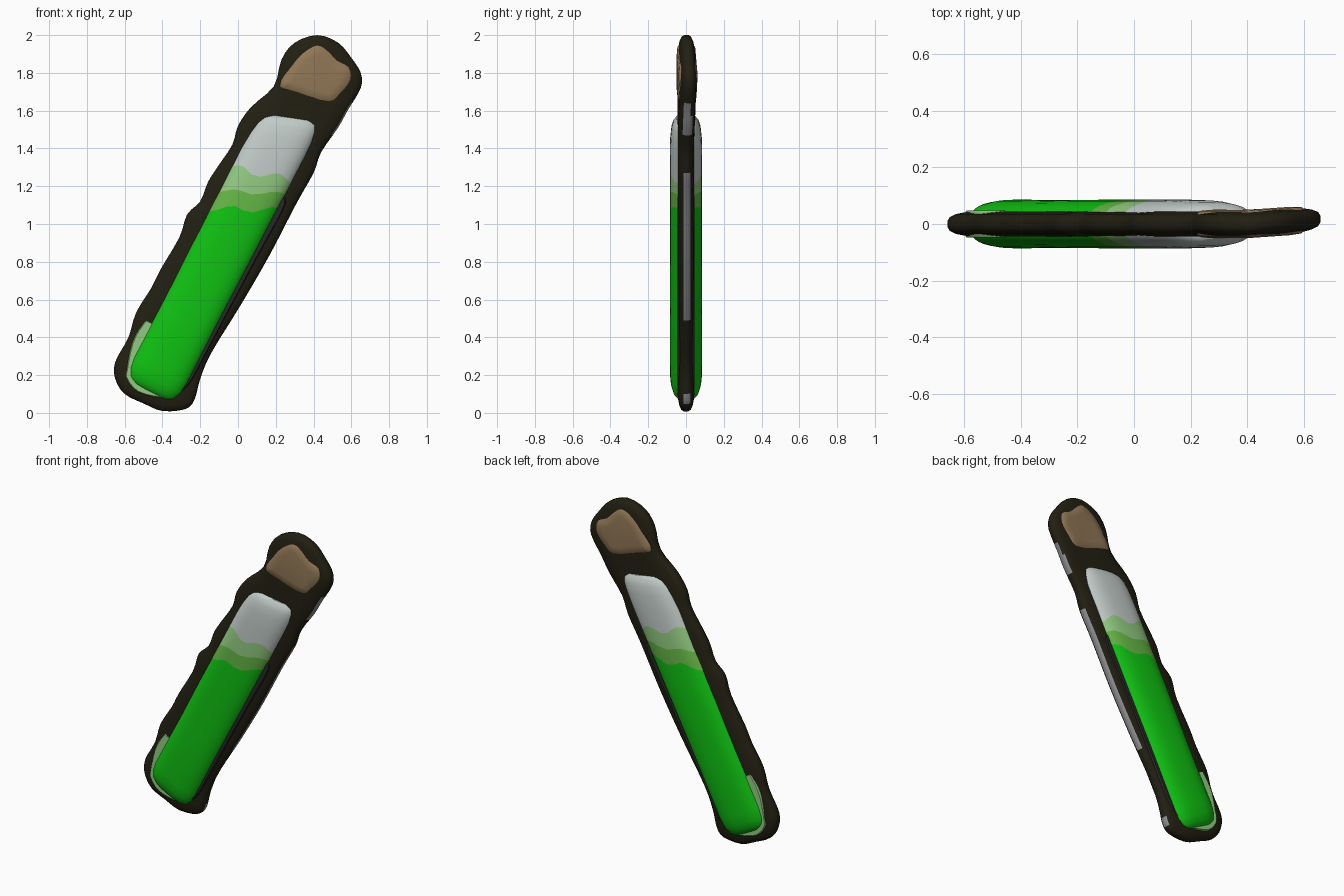
import bpy, bmesh, math
from mathutils import Vector

cube = bpy.data.objects.get("Cube")
if cube:
    bpy.data.objects.remove(cube, do_unlink=True)


def material(name, r, g, b):
    m = bpy.data.materials.new(name)
    m.use_nodes = True
    m.diffuse_color = (r, g, b, 1)
    m.node_tree.nodes["Principled BSDF"].inputs["Base Color"].default_value = (r, g, b, 1)
    return m


DARK = material("dark olive", .016, .014, .006)
CHARCOAL = material("charcoal", .022, .02, .02)
GREY = material("edge grey", .27, .27, .28)
CORK = material("cork brown", .29, .19, .095)
GLASS = material("pale glass", .54, .6, .58)
PALE = material("pale green", .29, .6, .22)
MID = material("mid green", .13, .47, .06)
LIQUID = material("bright green", .005, .54, .006)


def finish(bm, name, materials, angle=50):
    bmesh.ops.recalc_face_normals(bm, faces=bm.faces)
    mesh = bpy.data.meshes.new(name)
    bm.to_mesh(mesh)
    bm.free()
    for m in materials:
        mesh.materials.append(m)
    ob = bpy.data.objects.new(name, mesh)
    bpy.context.collection.objects.link(ob)
    bpy.ops.object.select_all(action='DESELECT')
    ob.select_set(True)
    bpy.context.view_layer.objects.active = ob
    bpy.ops.object.shade_smooth_by_angle(angle=math.radians(angle))
    return ob


def smooth_loop(points, steps):
    """Closed Catmull-Rom curve through the points."""
    pts = [Vector(p) for p in points]
    n, out = len(pts), []
    for i in range(n):
        a, b, c, d = (pts[(i + k) % n] for k in (-1, 0, 1, 2))
        for j in range(steps):
            t = j / steps
            out.append(b + (c - a) * t / 2 + (a * 2 - b * 5 + c * 4 - d) * t * t / 2
                       + (b * 3 - a - c * 3 + d) * t ** 3 / 2)
    return out


def pillow(name, points, profile, materials, steps=3, paint=None):
    """Outline in x-z, rounded to both sides by (inset, half thickness) pairs."""
    loop = smooth_loop(points, steps)
    n = len(loop)
    inward = []
    for i in range(n):
        t = (loop[(i + 2) % n] - loop[i - 2]).normalized()
        inward.append(Vector((-t.y, t.x)))
    bm = bmesh.new()
    layers = [(i, -y) for i, y in reversed(profile)] + list(profile)
    rings = []
    for inset, y in layers:
        ring = []
        for p, q in zip(loop, inward):
            v = p + q * inset
            ring.append(bm.verts.new((v.x, y + max(0, v.x - .4) * .07, v.y)))
        rings.append(ring)
    for a, b in zip(rings, rings[1:]):
        for i in range(n):
            j = (i + 1) % n
            bm.faces.new((a[i], a[j], b[j], b[i]))
    caps = [bm.faces.new(rings[0]), bm.faces.new(rings[-1])]
    bmesh.ops.triangulate(bm, faces=caps)
    bm.normal_update()
    if paint:
        for f in bm.faces:
            f.material_index = paint(f)
    return finish(bm, name, materials)


# Dark surround with a worn grey right edge (outline runs counter-clockwise)
outline = [(.42, 2), (.3, 1.96), (.23, 1.87), (.19, 1.73), (.07, 1.62), (0, 1.52),
           (-.03, 1.42), (-.11, 1.3), (-.16, 1.22), (-.2, 1.12), (-.27, 1.05),
           (-.31, .93), (-.41, .76), (-.46, .66), (-.54, .53), (-.58, .4),
           (-.65, .27), (-.65, .18), (-.6, .1), (-.5, .05), (-.4, .01), (-.28, .02),
           (-.23, .07), (-.2, .18), (-.14, .32), (.02, .58), (.17, .84), (.31, 1.11),
           (.4, 1.27), (.44, 1.38), (.53, 1.51), (.58, 1.6), (.65, 1.72), (.65, 1.8),
           (.6, 1.88), (.53, 1.96)]


def edge_wear(f):
    c = f.calc_center_median()
    right = c.x > (c.z - .55) * .5 - .05
    worn = .5 < c.z < 1.28 or 1.47 < c.z < 1.65 or .05 < c.z < .1
    return int(right and worn and -.015 < c.y < .03 and abs(f.normal.x) > .45)


pillow("surround", outline,
       [(0, .012), (.008, .025), (.03, .035), (.06, .041), (.085, .044)],
       [DARK, GREY], paint=edge_wear)

# Stopper showing on both faces of the head
stopper = [(.42, 1.95), (.34, 1.91), (.28, 1.84), (.22, 1.73), (.31, 1.69), (.48, 1.64),
           (.55, 1.69), (.6, 1.76), (.59, 1.83), (.53, 1.87), (.48, 1.92)]
pillow("stopper", stopper, [(0, .036), (.012, .046), (.05, .05)], [CORK])

# Thin rims beside the tube: green stain at the foot, charcoal along the right
foot = [(-.59, .23), (-.59, .18), (-.53, .11), (-.4, .08), (-.31, .11), (-.3, .3),
        (-.46, .48), (-.51, .46), (-.56, .37)]
pillow("foot_stain", foot, [(0, .04), (.005, .047)], [PALE])
shade = [(-.32, .13), (-.26, .15), (-.15, .35), (.1, .82), (.25, 1.1), (.2, 1.12),
         (.03, .85), (-.2, .45)]
pillow("side_shade", shade, [(0, .04), (.005, .046)], [CHARCOAL])

# Glass tube swept along its leaning axis, with coloured bands
AXIS = Vector((.46, 0, .888))
ACROSS = Vector((.888, 0, -.46))
BASE = Vector((-.47, 0, .11))
SIDES = 32
# distance along axis, size of section, skew, wave, band colour above
stations = [(-.005, .35, 0, 0, 3), (.008, .62, 0, 0, 3), (.03, .8, 0, 0, 3),
            (.07, .94, 0, 0, 3), (.13, 1, 0, 0, 3), (.5, .98, 0, 0, 3),
            (.85, 1, .2, 0, 3), (1.09, 1, .48, .018, 2), (1.19, 1, .45, .012, 1),
            (1.3, 1, .28, .022, 0), (1.42, 1, .3, 0, 0), (1.52, .97, .32, 0, 0),
            (1.58, .9, .33, 0, 0), (1.615, .78, .34, 0, 0), (1.635, .6, .34, 0, 0)]


def power(v, e):
    return math.copysign(abs(v) ** e, v)


bm = bmesh.new()
rings = []
for along, size, skew, wave, band in stations:
    ring = []
    for k in range(SIDES):
        a = math.tau * k / SIDES
        s = power(math.cos(a), .75) * .168 * size ** .6
        y = power(math.sin(a), .75) * .086 * size
        t = along + skew * s + wave * math.sin(s * 32 + along * 9)
        ring.append(bm.verts.new(BASE + AXIS * t + ACROSS * s + Vector((0, y, 0))))
    rings.append(ring)
for a, b, st in zip(rings, rings[1:], stations):
    for k in range(SIDES):
        j = (k + 1) % SIDES
        bm.faces.new((a[k], a[j], b[j], b[k])).material_index = st[4]
bm.faces.new(rings[0]).material_index = 3
bm.faces.new(rings[-1])
finish(bm, "tube", [GLASS, PALE, MID, LIQUID])
